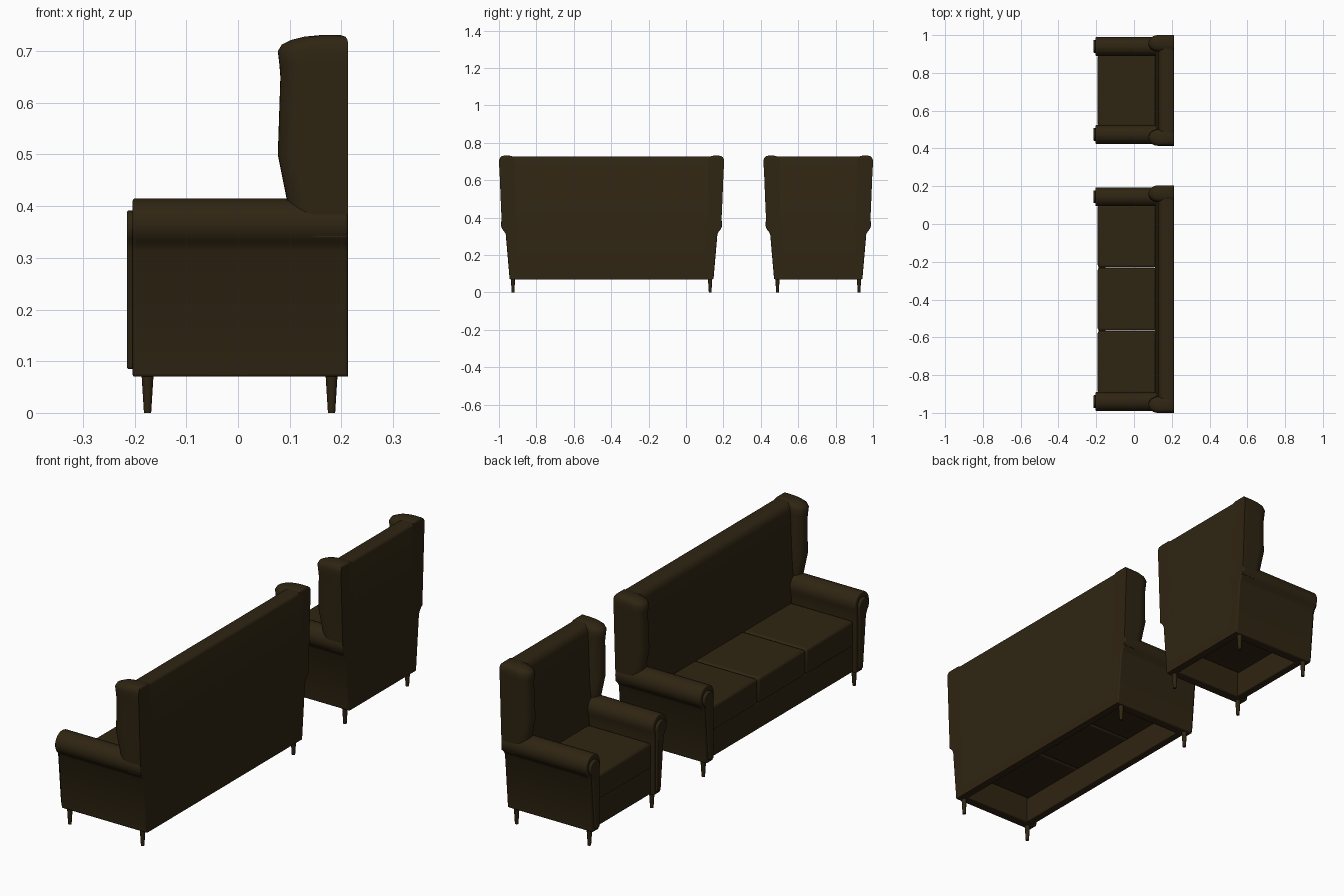
import bpy, bmesh, math

if "Cube" in bpy.data.objects:
    bpy.data.objects.remove(bpy.data.objects["Cube"])

brown = bpy.data.materials.new("dark brown leather")
brown.diffuse_color = (0.028, 0.018, 0.006, 1)
brown.use_nodes = True
brown.node_tree.nodes["Principled BSDF"].inputs["Base Color"].default_value = brown.diffuse_color


def finish(name, bm, bevel=0.0, segs=3, angle=50):
    bmesh.ops.recalc_face_normals(bm, faces=bm.faces[:])
    me = bpy.data.meshes.new(name)
    bm.to_mesh(me)
    bm.free()
    me.materials.append(brown)
    ob = bpy.data.objects.new(name, me)
    bpy.context.collection.objects.link(ob)
    if bevel:
        m = ob.modifiers.new("bevel", 'BEVEL')
        m.width, m.segments = bevel, segs
        m.limit_method, m.angle_limit = 'ANGLE', math.radians(angle)
    bpy.ops.object.select_all(action='DESELECT')
    ob.select_set(True)
    bpy.context.view_layer.objects.active = ob
    bpy.ops.object.shade_smooth_by_angle(angle=math.radians(40))
    return ob


def loft(name, rings, **kw):
    bm = bmesh.new()
    vs = [[bm.verts.new(p) for p in r] for r in rings]
    n = len(vs[0])
    for a, b in zip(vs, vs[1:]):
        for i in range(n):
            bm.faces.new((a[i], a[(i + 1) % n], b[(i + 1) % n], b[i]))
    bm.faces.new(vs[0])
    bm.faces.new(vs[-1])
    return finish(name, bm, **kw)


def box(name, x0, x1, y0, y1, z0, z1, **kw):
    rings = [[(x0, y0, z), (x1, y0, z), (x1, y1, z), (x0, y1, z)] for z in (z0, z1)]
    return loft(name, rings, **kw)


# Arm outline as (distance in from the outer edge, height)
def arm_profile(r, cz, d, z0):
    pts = [(0.057 + d, z0), (0.036 + d, 0.312)]
    for i in range(19):
        a = math.radians(-50 + i * 250 / 18)
        pts.append((0.06 - r * math.cos(a), cz + r * math.sin(a)))
    return pts + [(0.102 - d, 0.31), (0.102 - d, z0)]


# Wing: height, front x, back x, outer inset, inner inset
WING = [(0.34, 0.105, 0.213, 0.016, 0.090), (0.41, 0.095, 0.213, 0.013, 0.090),
        (0.50, 0.077, 0.213, 0.009, 0.088), (0.65, 0.082, 0.213, 0.003, 0.086),
        (0.675, 0.080, 0.213, 0.001, 0.086), (0.70, 0.077, 0.213, 0.000, 0.086),
        (0.713, 0.085, 0.213, 0.002, 0.083), (0.722, 0.104, 0.212, 0.007, 0.077),
        (0.728, 0.128, 0.208, 0.014, 0.069), (0.731, 0.160, 0.198, 0.026, 0.057)]


def wing_ring(Y, z, xf, xb, u0, u1):
    mid, half = (u0 + u1) / 2, (u1 - u0) / 2
    depth = min(0.05, (xb - xf) * 0.6)
    ring = [(xb, Y(u0), z)]
    for i in range(17):
        a = math.pi * i / 16
        ring.append((xf + depth - depth * math.sin(a), Y(mid - half * math.cos(a)), z))
    return ring + [(xb, Y(u1), z)]


def seat_unit(label, cy, W, cushions):
    for s, side in ((-1, "right"), (1, "left")):
        def Y(u):
            return cy + s * (W - u)
        tag = f"{label}_{side}"
        # rolled arm and its raised front panel
        prof = arm_profile(0.05, 0.365, 0, 0.07)
        loft(tag + "_arm", [[(x, Y(u), z) for u, z in prof] for x in (-0.204, 0.213)],
             bevel=0.005, angle=60)
        prof = arm_profile(0.034, 0.358, 0.011, 0.085)
        loft(tag + "_arm_panel", [[(x, Y(u), z) for u, z in prof] for x in (-0.215, -0.2)],
             bevel=0.004, angle=60)
        # wing
        loft(tag + "_wing", [wing_ring(Y, *w) for w in WING])
        # tapered legs
        for x, end in ((-0.175, "front"), (0.181, "back")):
            loft(f"{tag}_{end}_leg",
                 [[(x + r * math.cos(k * math.pi / 6), Y(0.075) + r * math.sin(k * math.pi / 6), z)
                   for k in range(12)] for z, r in ((0, 0.007), (0.08, 0.012))])

    # backrest with rounded top, hollow underneath
    prof = [(0.213, 0.07), (0.213, 0.714), (0.209, 0.722), (0.2, 0.726), (0.165, 0.726),
            (0.147, 0.722), (0.136, 0.712), (0.13, 0.695), (0.112, 0.32), (0.112, 0.2),
            (0.18, 0.19), (0.18, 0.07)]
    h = W - 0.062
    loft(label + "_backrest", [[(x, cy + y, z) for x, z in prof] for y in (-h, h)])

    # front apron and seat cushions
    inner = W - 0.1
    box(label + "_front_apron", -0.187, -0.15, cy - inner - 0.01, cy + inner + 0.01, 0.072, 0.188,
        bevel=0.004)
    step = 2 * inner / cushions
    for i in range(cushions):
        y0 = cy - inner + i * step
        box(f"{label}_cushion_{i + 1}", -0.192, 0.118, y0 + 0.001, y0 + step - 0.001,
            0.186, 0.3, bevel=0.012)


seat_unit("sofa", -0.398, 0.602, 3)
seat_unit("armchair", 0.707, 0.293, 1)
